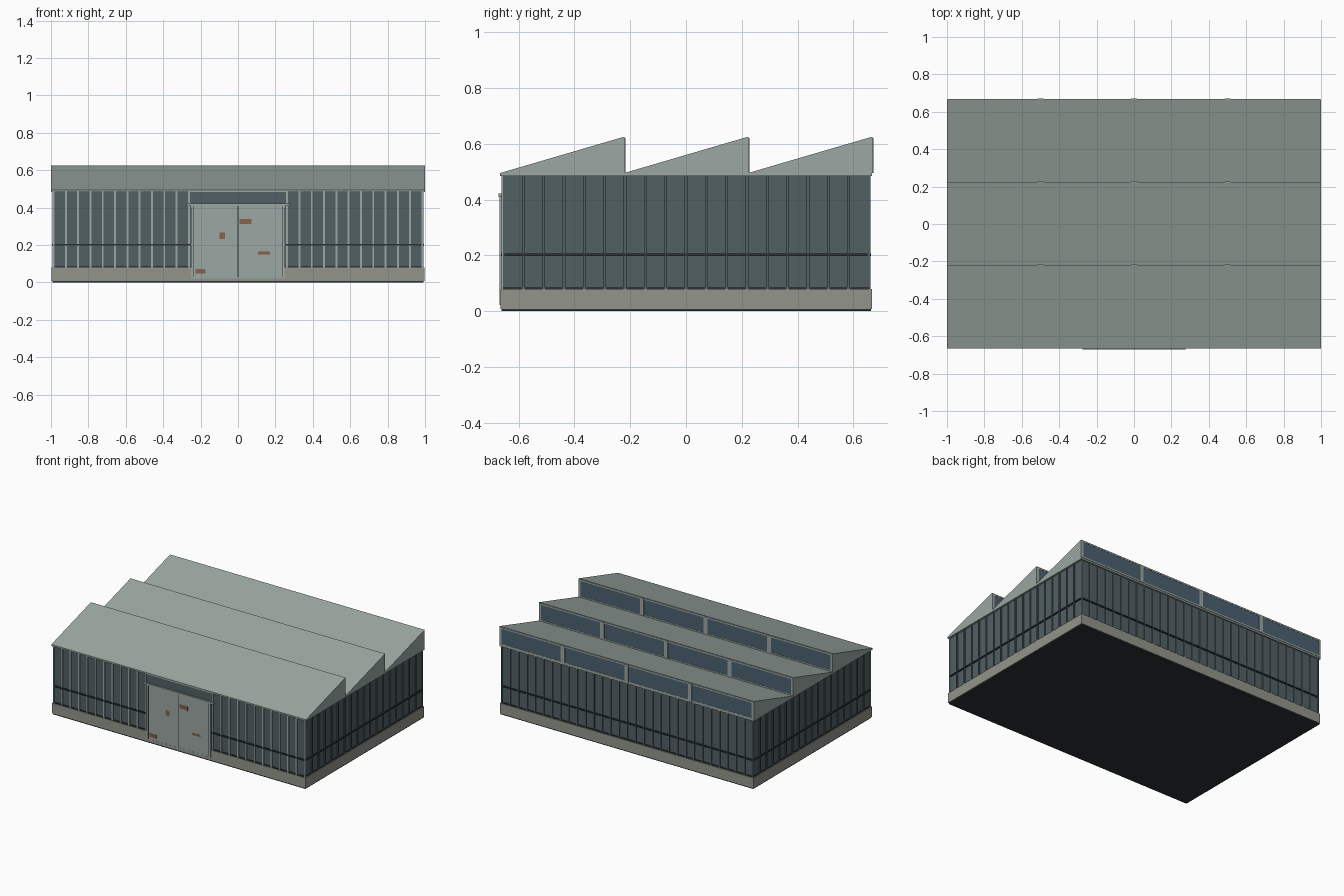
import bpy, bmesh
from mathutils import Vector, Matrix

if "Cube" in bpy.data.objects:
    bpy.data.objects.remove(bpy.data.objects["Cube"])


def mat(name, r, g, b):
    m = bpy.data.materials.new(name)
    m.diffuse_color = (r, g, b, 1)
    m.use_nodes = True
    m.node_tree.nodes["Principled BSDF"].inputs["Base Color"].default_value = m.diffuse_color
    return m


WALL = mat("wall_cladding", 0.085, 0.115, 0.125)
ROOF = mat("roof_metal", 0.33, 0.39, 0.36)
STONE = mat("concrete", 0.29, 0.30, 0.26)
GLASS = mat("glass", 0.07, 0.12, 0.16)
RUST = mat("rust", 0.26, 0.12, 0.07)
DARK = mat("dark_trim", 0.025, 0.033, 0.037)


def finish(name, bm, material):
    bmesh.ops.recalc_face_normals(bm, faces=bm.faces)
    me = bpy.data.meshes.new(name)
    bm.to_mesh(me)
    bm.free()
    me.materials.append(material)
    ob = bpy.data.objects.new(name, me)
    bpy.context.collection.objects.link(ob)
    return ob


def boxes(name, spans, material):
    """One object made from boxes given as (x0, x1, y0, y1, z0, z1)."""
    bm = bmesh.new()
    for x0, x1, y0, y1, z0, z1 in spans:
        c = Vector((x0 + x1, y0 + y1, z0 + z1)) / 2
        s = Matrix.Diagonal((x1 - x0, y1 - y0, z1 - z0, 1))
        bmesh.ops.create_cube(bm, size=1, matrix=Matrix.Translation(c) @ s)
    return finish(name, bm, material)


WX, WY = 0.986, 0.655          # wall faces
Z0, Z1 = 0.08, 0.488           # wall bottom and top
RY = 0.666                     # roof half depth
P = 0.006                      # rib projection

# Base, plinth and wall body
boxes("ground_strip", [(-0.992, 0.992, -0.661, 0.662, 0, 0.01)], DARK)
boxes("plinth", [(-0.996, 0.996, -0.664, 0.666, 0.008, Z0)], STONE)
boxes("wall_body", [(-WX, WX, -WY, WY, Z0 - 0.01, Z1)], WALL)
boxes("wall_base_trim", [(-WX - 0.004, WX + 0.004, -WY - 0.004, WY + 0.004, Z0, 0.087)], DARK)

# Vertical cladding ribs
NX, NY, W = 30, 18, 0.005
xs = [-WX + 2 * WX * i / NX for i in range(NX + 1)]
ys = [-WY + 2 * WY * i / NY for i in range(1, NY)]
boxes("front_ribs", [(x - W, x + W, -WY - P, -WY, Z0, Z1) for x in xs if abs(x) > 0.26], ROOF)
boxes("back_ribs", [(x - W, x + W, WY, WY + P, Z0, Z1) for x in xs], WALL)
boxes("side_ribs", [(min(s * WX, s * (WX + P)), max(s * WX, s * (WX + P)), y - W, y + W, Z0, Z1)
                    for s in (-1, 1) for y in ys], WALL)

# Horizontal girt rail around the walls
e = P + 0.002
boxes("girt_rail", [(-0.98, -0.25, -WY - e, -WY, 0.197, 0.206),
                    (0.25, 0.98, -WY - e, -WY, 0.197, 0.206),
                    (-0.98, 0.98, WY, WY + e, 0.197, 0.206),
                    (-WX - e, -WX, -0.65, 0.65, 0.197, 0.206),
                    (WX, WX + e, -0.65, 0.65, 0.197, 0.206)], DARK)

# Saw-tooth roof with north-light windows on the vertical faces
D = 2 * RY / 3
for n in range(3):
    ya, yb = -RY + n * D, -RY + (n + 1) * D
    bm = bmesh.new()
    prof = [(ya, 0.484), (yb, 0.484), (yb, 0.625), (ya, 0.495)]
    f = bm.faces.new([bm.verts.new((-1, y, z)) for y, z in prof])
    ext = bmesh.ops.extrude_face_region(bm, geom=[f])
    bmesh.ops.translate(bm, vec=(2, 0, 0), verts=[v for v in ext["geom"] if isinstance(v, bmesh.types.BMVert)])
    bm.faces.ensure_lookup_table()
    # the extruded region keeps its start cap
    finish(f"roof_tooth_{n + 1}", bm, ROOF)
    boxes(f"roof_glazing_{n + 1}", [(-0.985, 0.985, yb - 0.002, yb + 0.0015, 0.503, 0.614)], GLASS)
    boxes(f"window_mullions_{n + 1}", [(x - 0.015, x + 0.015, yb, yb + 0.005, 0.495, 0.62)
                                       for x in (-0.5, 0, 0.5)], ROOF)
    boxes(f"window_frame_{n + 1}", [(-0.998, 0.998, yb, yb + 0.003, 0.612, 0.622),
                                    (-0.998, 0.998, yb, yb + 0.003, 0.495, 0.505),
                                    (-0.998, -0.982, yb, yb + 0.003, 0.505, 0.612),
                                    (0.982, 0.998, yb, yb + 0.003, 0.505, 0.612)], ROOF)

# Double sliding door with frame, track and plain panel above
boxes("door_header_panel", [(-0.265, 0.265, -WY - 0.005, -WY, 0.40, Z1)], WALL)
boxes("door_leaves", [(-0.234, -0.002, -0.667, -WY, 0.03, 0.41),
                      (0.002, 0.234, -0.667, -WY, 0.03, 0.41)], ROOF)
boxes("door_backing", [(-0.24, 0.24, -0.6655, -WY, 0.025, 0.41)], DARK)
boxes("door_frame", [(-0.252, -0.238, -0.668, -WY, 0.022, 0.41),
                     (0.238, 0.252, -0.668, -WY, 0.022, 0.41),
                     (-0.252, 0.252, -0.668, -WY, 0.022, 0.03)], ROOF)
boxes("door_track", [(-0.275, 0.275, -0.671, -WY, 0.409, 0.422)], ROOF)

# Rust patches on the door
boxes("rust_patches", [(x0, x1, -0.6685, -0.666, z0, z1) for x0, x1, z0, z1 in
                       [(-0.10, -0.07, 0.233, 0.268), (0.008, 0.073, 0.312, 0.338),
                        (0.108, 0.172, 0.15, 0.165), (-0.228, -0.175, 0.047, 0.072)]], RUST)
